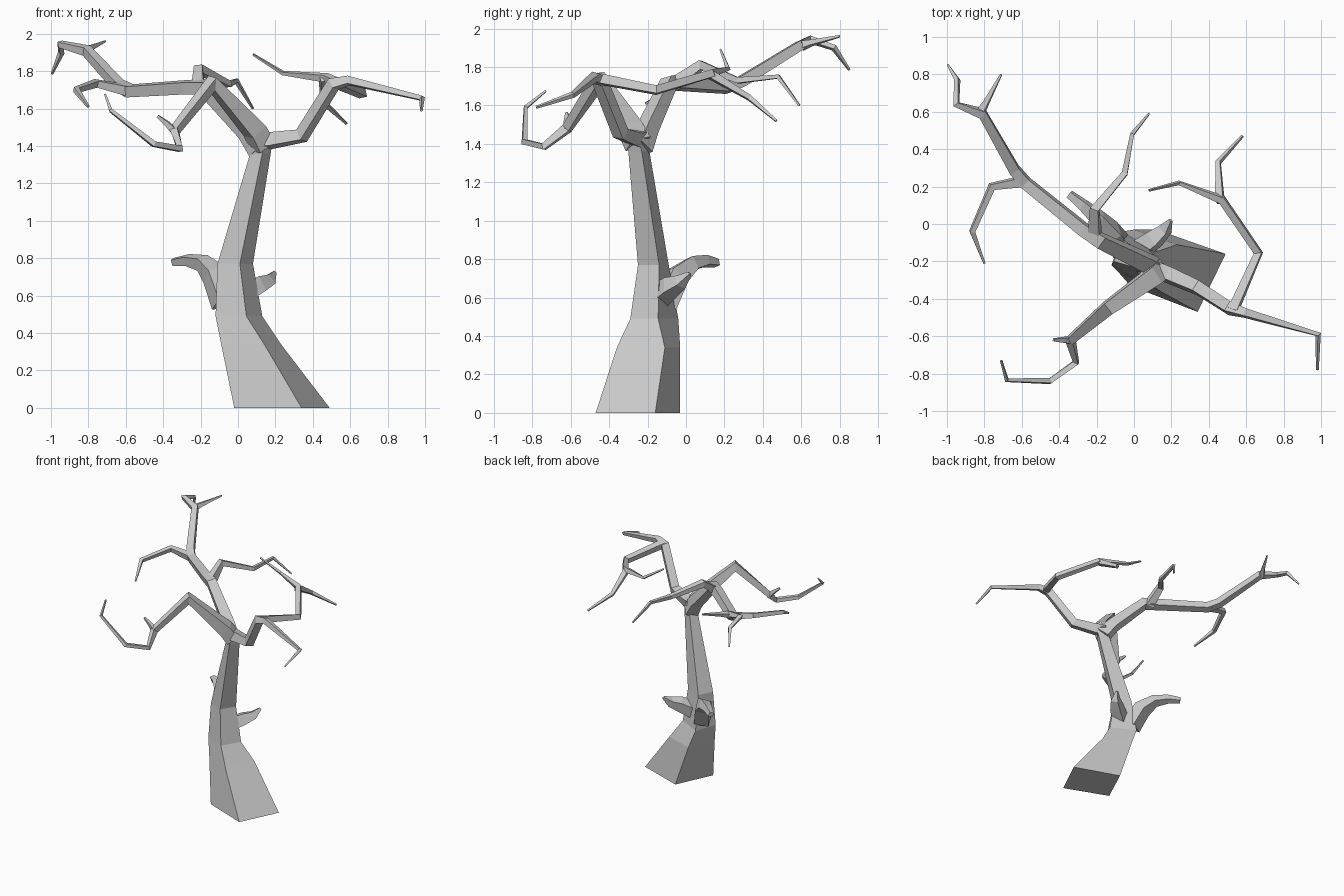
import bpy, bmesh
from mathutils import Vector, Quaternion
from math import sin, cos, pi


def loft(name, rings):
    """Skin a stack of four-cornered rings and cap both ends."""
    bm = bmesh.new()
    loops = [[bm.verts.new(p) for p in ring] for ring in rings]
    for a, b in zip(loops, loops[1:]):
        for i in range(4):
            j = (i + 1) % 4
            bm.faces.new((a[i], a[j], b[j], b[i]))
    bm.faces.new(loops[0][::-1])
    bm.faces.new(loops[-1])
    bmesh.ops.recalc_face_normals(bm, faces=bm.faces)
    mesh = bpy.data.meshes.new(name)
    bm.to_mesh(mesh)
    bm.free()
    ob = bpy.data.objects.new(name, mesh)
    bpy.context.collection.objects.link(ob)
    return ob


def limb(name, points):
    """Square tapering tube along points (x, y, z, corner radius)."""
    pts = [Vector(p[:3]) for p in points]
    segs = [(b - a).normalized() for a, b in zip(pts, pts[1:])]
    side = segs[0].cross(Vector((0, 0, 1))).normalized()
    rings, prev = [], segs[0]
    for i, p in enumerate(pts):
        t = (segs[max(i - 1, 0)] + segs[min(i, len(segs) - 1)]).normalized()
        side = prev.rotation_difference(t) @ side
        prev = t
        up = side.cross(t).normalized()
        r = points[i][3]
        # slight widening keeps the thickness through a bend
        rings.append([p + r * (side * cos(a) + up * sin(a))
                      for a in (pi / 4 + k * pi / 2 + 0.25 for k in range(4))])
    return loft(name, rings)


# Trunk: flared leaning base, twisting up to the crown
trunk = [
    (0.00, (.49, -.16), (.34, -.47), (-.02, -.33), (.12, -.03)),
    (0.34, (.23, -.11), (.14, -.36), (-.09, -.25), (.00, -.03)),
    (0.49, (.13, -.145), (.045, -.29), (-.12, -.22), (-.06, -.04)),
    (0.77, (.08, -.14), (.01, -.25), (-.11, -.20), (-.05, -.09)),
    (1.36, (.175, -.23), (.13, -.30), (.065, -.25), (.10, -.19)),
    (1.46, (.19, -.26), (.13, -.31), (.05, -.27), (.10, -.19)),
]
loft("trunk", [[(x, y, z) for x, y in ring] for z, *ring in trunk])

# Broken stubs on the trunk
limb("left_stub", [(-.07, -.12, .56, .08), (-.125, -.05, .71, .075),
                   (-.19, .03, .775, .05), (-.27, .10, .79, .036), (-.345, .16, .78, .025)])
limb("right_stub", [(.01, -.15, .60, .07), (.11, -.08, .655, .06),
                    (.165, -.03, .68, .042), (.195, .02, .725, .012)])

# Right bough and its forks
limb("right_bough", [(.11, -.25, 1.43, .06), (.18, -.27, 1.43, .052), (.34, -.34, 1.455, .045),
                     (.51, -.45, 1.73, .042), (.59, -.475, 1.75, .03),
                     (.985, -.59, 1.655, .017), (.98, -.78, 1.59, .008)])
limb("right_back_branch", [(.53, -.46, 1.74, .036), (.665, -.155, 1.68, .03),
                           (.47, .13, 1.765, .028), (.24, .22, 1.79, .013), (.08, .18, 1.89, .007)])
limb("right_back_twig", [(.46, .12, 1.765, .03), (.45, .33, 1.64, .018), (.58, .47, 1.52, .008)])

# Front left bough, drooping and curling up at the tip
limb("front_bough", [(.13, -.25, 1.40, .075), (.09, -.29, 1.48, .07), (-.14, -.45, 1.735, .05),
                     (-.34, -.62, 1.48, .032), (-.31, -.74, 1.385, .023),
                     (-.45, -.84, 1.41, .02), (-.68, -.835, 1.59, .013), (-.71, -.73, 1.675, .007)])
limb("front_twig", [(-.33, -.62, 1.47, .026), (-.38, -.62, 1.52, .018), (-.43, -.62, 1.56, .01)])

# Long left bough and its forks
limb("left_bough", [(.12, -.24, 1.38, .07), (.05, -.20, 1.48, .06), (-.18, -.09, 1.715, .05),
                    (-.27, -.03, 1.715, .046), (-.58, .22, 1.695, .042), (-.64, .29, 1.725, .04),
                    (-.81, .59, 1.91, .034), (-.95, .64, 1.945, .022),
                    (-.945, .77, 1.90, .018), (-.995, .85, 1.785, .007)])
limb("left_upper_twig", [(-.82, .60, 1.91, .03), (-.79, .65, 1.925, .02), (-.71, .80, 1.96, .007)])
limb("left_lower_branch", [(-.58, .23, 1.695, .038), (-.76, .20, 1.735, .026),
                           (-.865, -.04, 1.70, .02), (-.80, -.21, 1.61, .008)])
limb("back_branch", [(-.21, -.06, 1.71, .046), (-.21, .08, 1.81, .034), (-.05, .27, 1.73, .022),
                     (-.01, .48, 1.75, .015), (.08, .59, 1.60, .007)])
